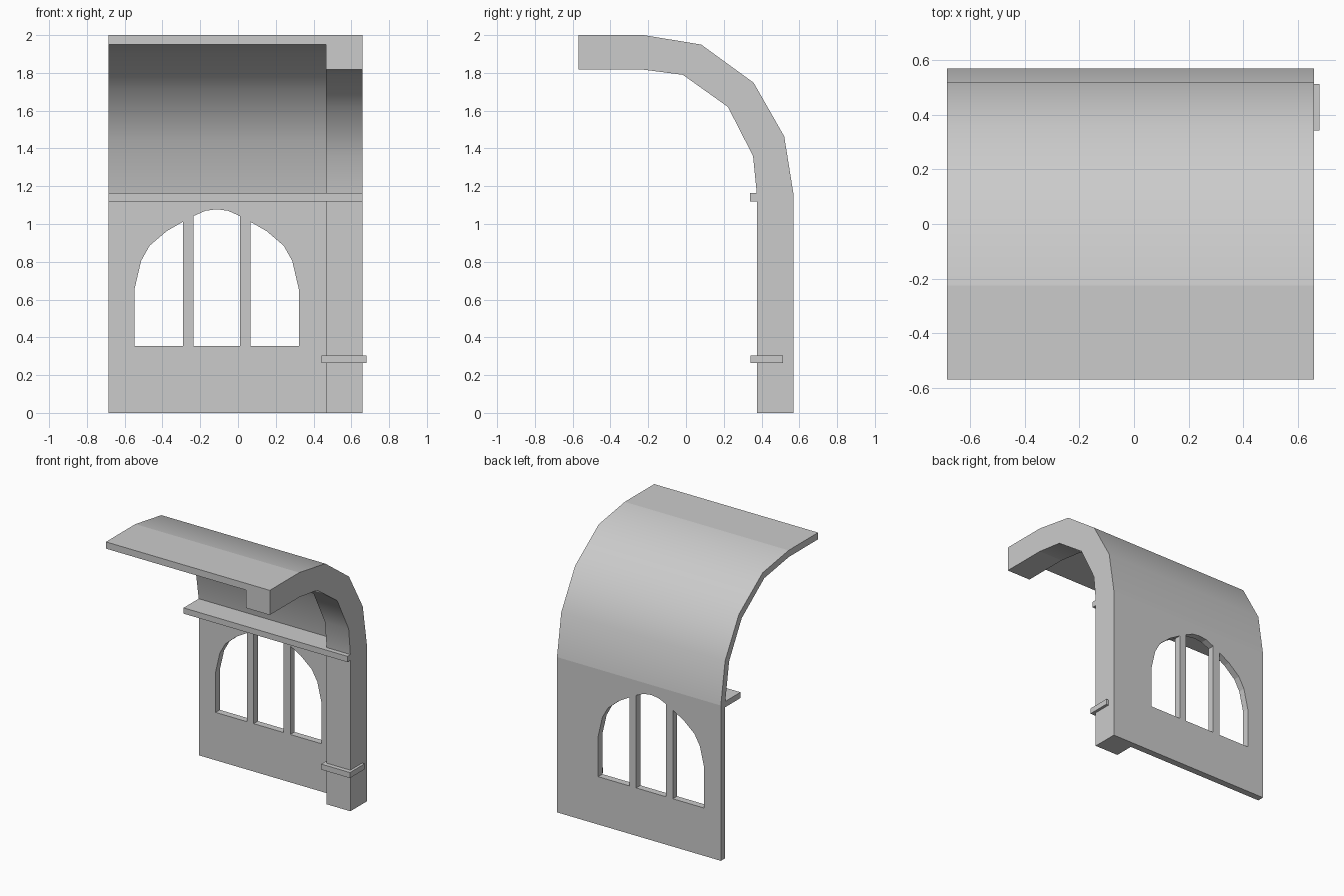
import bpy, bmesh
from mathutils import Vector

if "Cube" in bpy.data.objects:
    bpy.data.objects.remove(bpy.data.objects["Cube"])

OUTER = [(0.57, 0), (0.57, 1.152), (0.52, 1.464), (0.358, 1.748),
         (0.08, 1.95), (-0.225, 2.0), (-0.57, 2.0)]
RIB_INNER = [(0.375, 0), (0.375, 1.16), (0.355, 1.36), (0.222, 1.62),
             (-0.017, 1.79), (-0.225, 1.817), (-0.57, 1.817)]
SHELL_INNER = [(0.52, 0), (0.52, 1.148), (0.473, 1.443), (0.325, 1.707),
               (0.06, 1.903), (-0.23, 1.95), (-0.57, 1.95)]


def prism(name, pts, step):
    """Extrude a closed 3D outline along step; vault facets are smooth."""
    bm = bmesh.new()
    face = bm.faces.new([bm.verts.new(p) for p in pts])
    ext = bmesh.ops.extrude_face_region(bm, geom=[face], use_keep_orig=True)
    moved = [v for v in ext["geom"] if isinstance(v, bmesh.types.BMVert)]
    bmesh.ops.translate(bm, verts=moved, vec=Vector(step))
    bmesh.ops.recalc_face_normals(bm, faces=bm.faces)
    for f in bm.faces:
        n = f.normal
        f.smooth = abs(n.x) < 0.1 and min(abs(n.y), abs(n.z)) > 0.02
    mesh = bpy.data.meshes.new(name)
    bm.to_mesh(mesh)
    bm.free()
    ob = bpy.data.objects.new(name, mesh)
    bpy.context.collection.objects.link(ob)
    return ob


def vault(name, inner, x0, x1):
    return prism(name, [(x0, y, z) for y, z in OUTER + inner[::-1]], (x1 - x0, 0, 0))


def box(name, x0, x1, y0, y1, z0, z1):
    return prism(name, [(x0, y0, z0), (x1, y0, z0), (x1, y0, z1), (x0, y0, z1)],
                 (0, y1 - y0, 0))


# Thin wall and vaulted ceiling, and the thick rib beside it
shell = vault("wall_and_ceiling", SHELL_INNER, -0.685, 0.465)
vault("arched_rib", RIB_INNER, 0.465, 0.66)

# Three window lights under one arch, leaving two mullions
CX, SILL = -0.113, 0.355
side = [(0.178, SILL), (0.435, SILL), (0.435, 0.655), (0.40, 0.805),
        (0.355, 0.885), (0.265, 0.962), (0.178, 1.012)]
middle = [(-0.123, SILL), (0.123, SILL), (0.123, 1.042), (0.06, 1.07),
          (0, 1.078), (-0.06, 1.07), (-0.123, 1.042)]
for pts in (side, middle, [(-x, z) for x, z in side]):
    cutter = prism("window_cutter", [(CX + x, 0.45, z) for x, z in pts], (0, 0.2, 0))
    cutter.hide_render = True
    mod = shell.modifiers.new("window", 'BOOLEAN')
    mod.operation, mod.solver, mod.object = 'DIFFERENCE', 'EXACT', cutter
    bpy.context.view_layer.objects.active = shell
    bpy.ops.object.modifier_apply(modifier=mod.name)
    bpy.data.objects.remove(cutter)

# Cornice shelf and the band around the pillar foot
box("cornice", -0.685, 0.66, 0.34, 0.525, 1.12, 1.163)
box("pillar_band", 0.443, 0.68, 0.342, 0.513, 0.264, 0.305)
